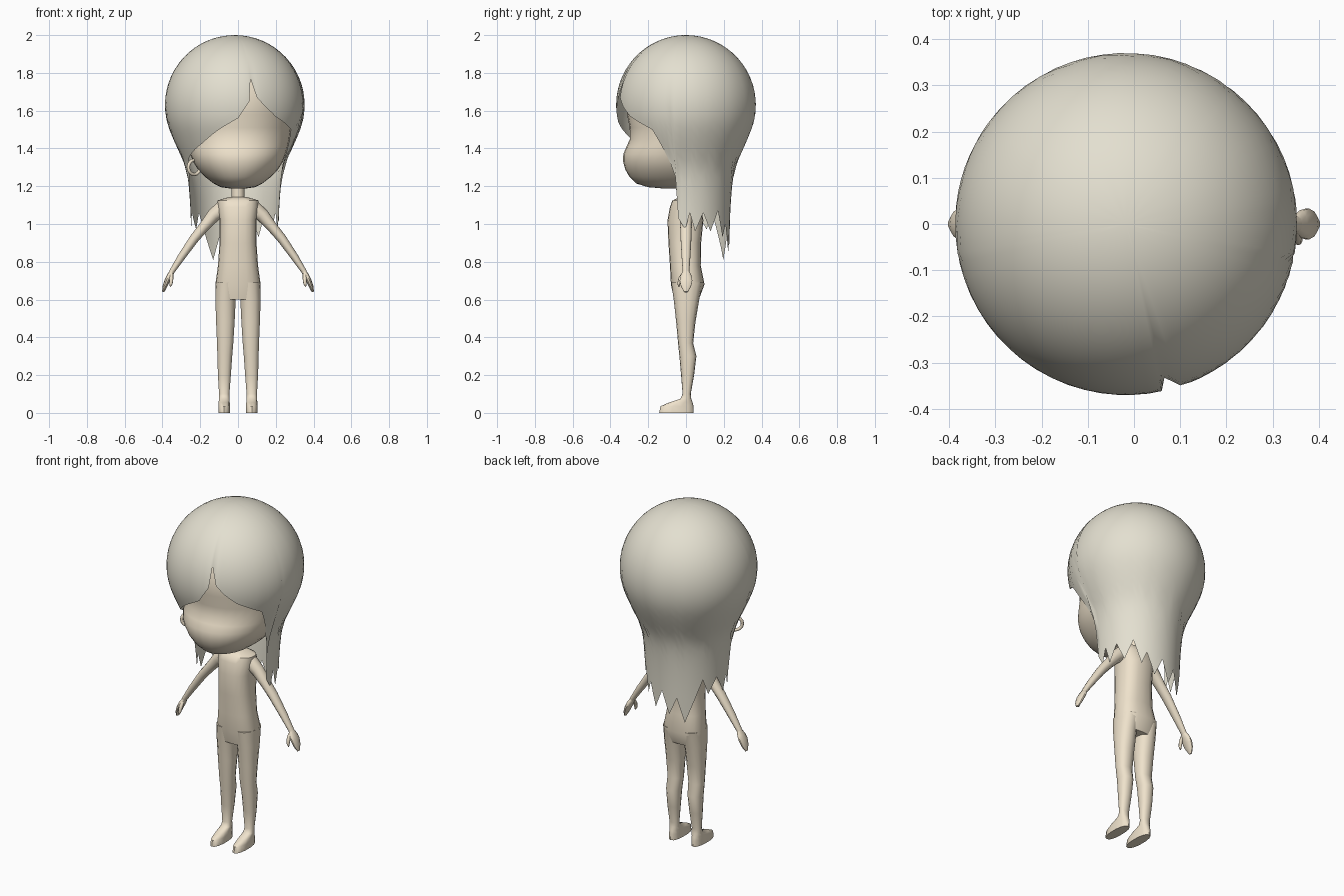
import bpy, bmesh, math
from mathutils import Vector


def material(name, color):
    m = bpy.data.materials.new(name)
    m.diffuse_color = (*color, 1)
    return m


SKIN = material("skin", (0.86, 0.76, 0.60))
HAIR = material("hair", (0.77, 0.74, 0.63))


def finish(name, bm, mat, angle=50):
    bmesh.ops.recalc_face_normals(bm, faces=bm.faces)
    me = bpy.data.meshes.new(name)
    bm.to_mesh(me)
    bm.free()
    ob = bpy.data.objects.new(name, me)
    bpy.context.collection.objects.link(ob)
    me.materials.append(mat)
    bpy.ops.object.select_all(action='DESELECT')
    ob.select_set(True)
    bpy.context.view_layer.objects.active = ob
    bpy.ops.object.shade_smooth_by_angle(angle=math.radians(angle))
    return ob


def skin_rings(name, rings, mat, angle=50):
    """Bridge equal closed rings of points and cap both ends."""
    bm = bmesh.new()
    vs = [[bm.verts.new(p) for p in r] for r in rings]
    n = len(vs[0])
    for a, b in zip(vs, vs[1:]):
        for i in range(n):
            j = (i + 1) % n
            bm.faces.new((a[i], a[j], b[j], b[i]))
    bm.faces.new(vs[0])
    bm.faces.new(vs[-1])
    return finish(name, bm, mat, angle)


def stack(name, sections, n=20, power=2.0, cx=None, angle=50):
    """Horizontal sections: z, half width, front y, back y, [centre x]."""
    def s(v):
        return math.copysign(abs(v) ** (2 / power), v)
    rings = []
    for z, w, yf, yb, *c in sections:
        x0 = c[0] if c else 0
        rings.append([(x0 + w * s(math.sin(t)),
                       (yf + yb) / 2 - (yb - yf) / 2 * s(math.cos(t)), z)
                      for t in (2 * math.pi * i / n for i in range(n))])
    return skin_rings(name, rings, SKIN, angle)


def tube(name, path, side, n=10):
    """Sections along a path in the mirrored half: point, thickness, depth in y."""
    pts = [Vector(p[:3]) for p in path]
    rings = []
    for i, p in enumerate(path):
        d = (pts[min(i + 1, len(pts) - 1)] - pts[max(i - 1, 0)]).normalized()
        u = d.cross(Vector((0, 1, 0))).normalized()
        v = u.cross(d)
        ring = []
        for k in range(n):
            t = 2 * math.pi * k / n
            q = pts[i] + u * p[3] * math.cos(t) + v * p[4] * math.sin(t)
            ring.append((q.x * side, q.y, q.z))
        rings.append(ring)
    return skin_rings(name, rings, SKIN)


def lerp(table, v):
    for (a, p), (b, q) in zip(table, table[1:]):
        if v <= b:
            return p + (q - p) * (v - a) / (b - a)
    return table[-1][1]


# Head with flat jaw, muzzle and eye hollow
stack("head", [
    (1.188, 0.04, -0.12, 0.02), (1.195, 0.09, -0.20, 0.08),
    (1.215, 0.13, -0.265, 0.13), (1.25, 0.175, -0.30, 0.17),
    (1.29, 0.213, -0.322, 0.20), (1.33, 0.238, -0.333, 0.215),
    (1.37, 0.253, -0.332, 0.23), (1.41, 0.265, -0.315, 0.25),
    (1.45, 0.274, -0.297, 0.27), (1.51, 0.282, -0.298, 0.29),
    (1.58, 0.288, -0.312, 0.30), (1.67, 0.285, -0.315, 0.30),
    (1.77, 0.255, -0.28, 0.27), (1.86, 0.19, -0.21, 0.20),
    (1.91, 0.08, -0.09, 0.09)], n=32, power=2.1)

# Torso and neck
stack("torso", [
    (0.60, 0.112, -0.062, 0.068), (0.68, 0.12, -0.08, 0.098),
    (0.78, 0.106, -0.085, 0.078), (0.90, 0.098, -0.093, 0.080),
    (1.02, 0.098, -0.098, 0.092), (1.09, 0.108, -0.085, 0.078),
    (1.125, 0.108, -0.072, 0.06), (1.142, 0.05, -0.035, 0.035)], power=2.5)
stack("neck", [(1.12, 0.034, -0.033, 0.033), (1.23, 0.034, -0.033, 0.033)], n=12)

# Legs with feet, arms, hands and thumbs
leg = [(0.69, 0.057, -0.078, 0.09, 0.061), (0.60, 0.055, -0.065, 0.07, 0.066),
       (0.48, 0.050, -0.052, 0.05, 0.067), (0.37, 0.044, -0.042, 0.038, 0.068),
       (0.30, 0.040, -0.035, 0.055, 0.070), (0.20, 0.035, -0.026, 0.043, 0.072),
       (0.10, 0.028, -0.018, 0.025, 0.073), (0.075, 0.029, -0.03, 0.028, 0.073),
       (0.055, 0.030, -0.09, 0.035, 0.073), (0.035, 0.031, -0.135, 0.04, 0.073),
       (0.0, 0.031, -0.142, 0.04, 0.073)]
arm = [(0.08, 0, 1.085, 0.042, 0.042), (0.13, 0, 1.045, 0.036, 0.036),
       (0.18, 0, 0.985, 0.028, 0.032), (0.23, 0, 0.925, 0.025, 0.030),
       (0.30, 0, 0.825, 0.020, 0.024), (0.352, 0, 0.745, 0.014, 0.018)]
hand = [(0.347, 0, 0.752, 0.013, 0.016), (0.362, 0, 0.725, 0.015, 0.031),
        (0.375, 0, 0.70, 0.014, 0.035), (0.387, 0, 0.67, 0.012, 0.028),
        (0.397, 0, 0.64, 0.006, 0.010)]
thumb = [(0.352, -0.014, 0.735, 0.010, 0.010), (0.353, -0.030, 0.712, 0.011, 0.010),
         (0.355, -0.038, 0.685, 0.009, 0.008), (0.358, -0.038, 0.668, 0.003, 0.003)]
for side, word in ((1, "right"), (-1, "left")):
    stack("leg_" + word, [(z, w, f, b, c * side) for z, w, f, b, c in leg], n=14, power=2.3)
    tube("arm_" + word, arm, side)
    tube("hand_" + word, hand, side)
    tube("thumb_" + word, thumb, side, 8)

# Single ear, uncovered below the fringe
bpy.ops.mesh.primitive_torus_add(major_radius=0.038, minor_radius=0.009,
                                 major_segments=16, minor_segments=8,
                                 location=(-0.232, -0.13, 1.30),
                                 rotation=(math.radians(90), 0, math.radians(35)))
ear = bpy.context.object
ear.name = "ear"
ear.data.materials.append(SKIN)
bpy.ops.object.shade_smooth_by_angle(angle=math.radians(50))

# Hair: radius by height, lower edge by angle (0 = front, 90 = +x)
below = [(0.80, 0.228), (1.0, 0.232), (1.10, 0.236), (1.20, 0.243), (1.29, 0.256),
         (1.34, 0.275), (1.40, 0.304), (1.45, 0.326), (1.50, 0.3464)]
edge = [(-80, 1.06), (-77, 1.22), (-60, 1.35), (-32, 1.43), (-14, 1.50), (2.7, 1.56),
        (12, 1.65), (14, 1.77), (18.5, 1.67), (26, 1.62), (36, 1.57), (59, 1.50),
        (68, 1.38), (77, 1.25), (80, 1.03), (89, 0.97), (95, 1.06), (102, 0.96),
        (113, 1.06), (124, 0.96), (136, 1.07), (147, 0.93), (154, 1.0), (165, 0.87),
        (177, 0.98), (188, 0.85), (199, 0.95), (210, 0.81), (234, 1.06), (242, 0.97),
        (255, 1.06), (268, 0.96), (274, 1.05), (278, 0.98), (280, 1.06)]


def hair_point(a, z):
    r = lerp(below, z) if z < 1.5 else math.sqrt(max(0, 0.37 ** 2 - (z - 1.63) ** 2))
    t = math.radians(a)
    return (-0.017 + r * math.sin(t), -r * math.cos(t), z)


cols = []
for (a, p), (b, q) in zip(edge, edge[1:]):
    k = max(1, math.ceil((b - a) / 6))
    cols += [(a + (b - a) * i / k, p + (q - p) * i / k) for i in range(k)]
rows = 26
bm = bmesh.new()
top = bm.verts.new((-0.017, 0, 2.0))
grid = []
for a, zb in cols:
    span = math.pi / 2
    grid.append([bm.verts.new(hair_point(a, 2 - (2 - zb) * (1 - math.cos(span * i / rows))))
                 for i in range(1, rows + 1)])
for i, c in enumerate(grid):
    d = grid[(i + 1) % len(grid)]
    bm.faces.new((top, c[0], d[0]))
    for r in range(rows - 1):
        bm.faces.new((c[r], c[r + 1], d[r + 1], d[r]))
finish("hair", bm, HAIR, 70)
